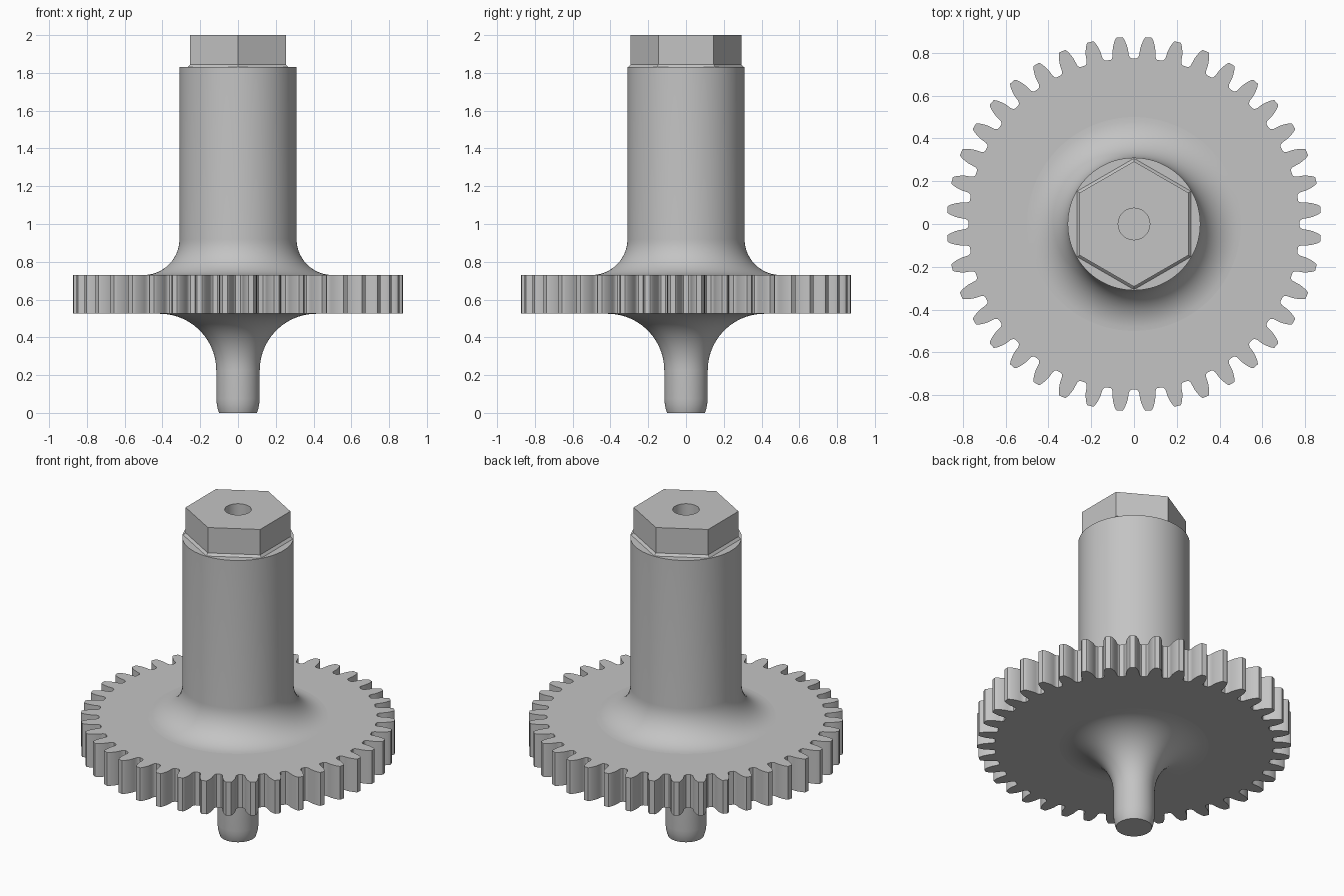
import bpy, bmesh, math

cube = bpy.data.objects.get("Cube")
if cube:
    bpy.data.objects.remove(cube, do_unlink=True)

steel = bpy.data.materials.new("grey steel")
steel.use_nodes = True
GREY = (0.55, 0.55, 0.55, 1)
steel.diffuse_color = GREY
steel.node_tree.nodes["Principled BSDF"].inputs["Base Color"].default_value = GREY

SEG = 120
TEETH = 40
GEAR_LOW, GEAR_HIGH = 0.525, 0.73
SHOULDER = 1.83
SHAFT_R, SPINDLE_R, HOLE_R = 0.31, 0.115, 0.074
FLARE_HIGH, FLARE_LOW = 0.19, 0.3


def polar(bm, pairs, z):
    """Ring of vertices from (radius, angle) pairs."""
    return [bm.verts.new((r * math.cos(a), r * math.sin(a), z)) for r, a in pairs]


def circle(bm, r, z, n=SEG, start=0.0):
    return polar(bm, [(r, start + math.tau * i / n) for i in range(n)], z)


def skin(bm, low, high):
    """Wall between two rings of equal count."""
    n = len(low)
    for i in range(n):
        j = (i + 1) % n
        bm.faces.new((low[i], low[j], high[j], high[i]))


def cap(bm, outer, inner, up):
    """Flat face between two rings, facing up (1) or down (-1)."""
    edges = []
    for ring in (outer, inner):
        for i, v in enumerate(ring):
            pair = (v, ring[(i + 1) % len(ring)])
            edges.append(bm.edges.get(pair) or bm.edges.new(pair))
    made = bmesh.ops.triangle_fill(bm, edges=edges, use_beauty=True, normal=(0, 0, up))
    for f in made["geom"]:
        if isinstance(f, bmesh.types.BMFace):
            f.normal_update()
            if f.normal.z * up < 0:
                f.normal_flip()


def finish(bm, name):
    mesh = bpy.data.meshes.new(name)
    bm.to_mesh(mesh)
    bm.free()
    ob = bpy.data.objects.new(name, mesh)
    mesh.materials.append(steel)
    bpy.context.collection.objects.link(ob)
    bpy.ops.object.select_all(action='DESELECT')
    ob.select_set(True)
    bpy.context.view_layer.objects.active = ob
    bpy.ops.object.shade_smooth_by_angle(angle=math.radians(30))


def turned(name, profile, floor=False):
    """Lathe a (radius, z) profile, listed from bottom to top."""
    bm = bmesh.new()
    rings = [circle(bm, r, z) for r, z in profile]
    for a, b in zip(rings, rings[1:]):
        skin(bm, a, b)
    if floor:
        bm.faces.new(rings[0][::-1])
    finish(bm, name)


def quarter(steps=14):
    return [math.pi / 2 * i / steps for i in range(steps + 1)]


# Lower spindle: rounded tip, straight neck, wide fillet under the gear
tip = [(0.1, 0), (0.107, 0.02), (0.112, 0.045), (SPINDLE_R, 0.075)]
flare = [(SPINDLE_R + FLARE_LOW * (1 - math.cos(a)),
          GEAR_LOW - FLARE_LOW * (1 - math.sin(a))) for a in quarter()]
turned("lower_spindle", tip + flare, floor=True)

# Main shaft: fillet above the gear, then a straight barrel
flare = [(SHAFT_R + FLARE_HIGH * (1 - math.sin(a)),
          GEAR_HIGH + FLARE_HIGH * (1 - math.cos(a))) for a in quarter()]
turned("main_shaft", flare + [(SHAFT_R, SHOULDER)])

# Gear wheel: one tooth flank (radius, half width in pitches), mirrored and repeated
flank = [(0.775, 0.40), (0.78, 0.345), (0.79, 0.305), (0.805, 0.29), (0.82, 0.275),
         (0.84, 0.235), (0.86, 0.175), (0.872, 0.125), (0.875, 0.10)]
tooth = [(r, -w) for r, w in flank] + [(r, w) for r, w in reversed(flank)]
pitch = math.tau / TEETH
outline = [(r, (k + 0.5 + w) * pitch) for k in range(TEETH) for r, w in tooth]
bm = bmesh.new()
low, high = polar(bm, outline, GEAR_LOW), polar(bm, outline, GEAR_HIGH)
skin(bm, low, high)
cap(bm, low, circle(bm, SPINDLE_R + FLARE_LOW, GEAR_LOW), -1)
cap(bm, high, circle(bm, SHAFT_R + FLARE_HIGH, GEAR_HIGH), 1)
finish(bm, "gear_wheel")

# Hex head: shoulder, small sloped foot, six flats and a blind centre hole
bm = bmesh.new()
foot = circle(bm, 0.307, SHOULDER, 6, math.pi / 2)
base = circle(bm, 0.293, SHOULDER + 0.014, 6, math.pi / 2)
top = circle(bm, 0.293, 2, 6, math.pi / 2)
skin(bm, foot, base)
skin(bm, base, top)
cap(bm, circle(bm, SHAFT_R, SHOULDER), foot, 1)
rim, bottom = circle(bm, HOLE_R, 2, 48), circle(bm, HOLE_R, 1.6, 48)
cap(bm, top, rim, 1)
skin(bm, rim, bottom)
bm.faces.new(bottom)
finish(bm, "hex_head")
